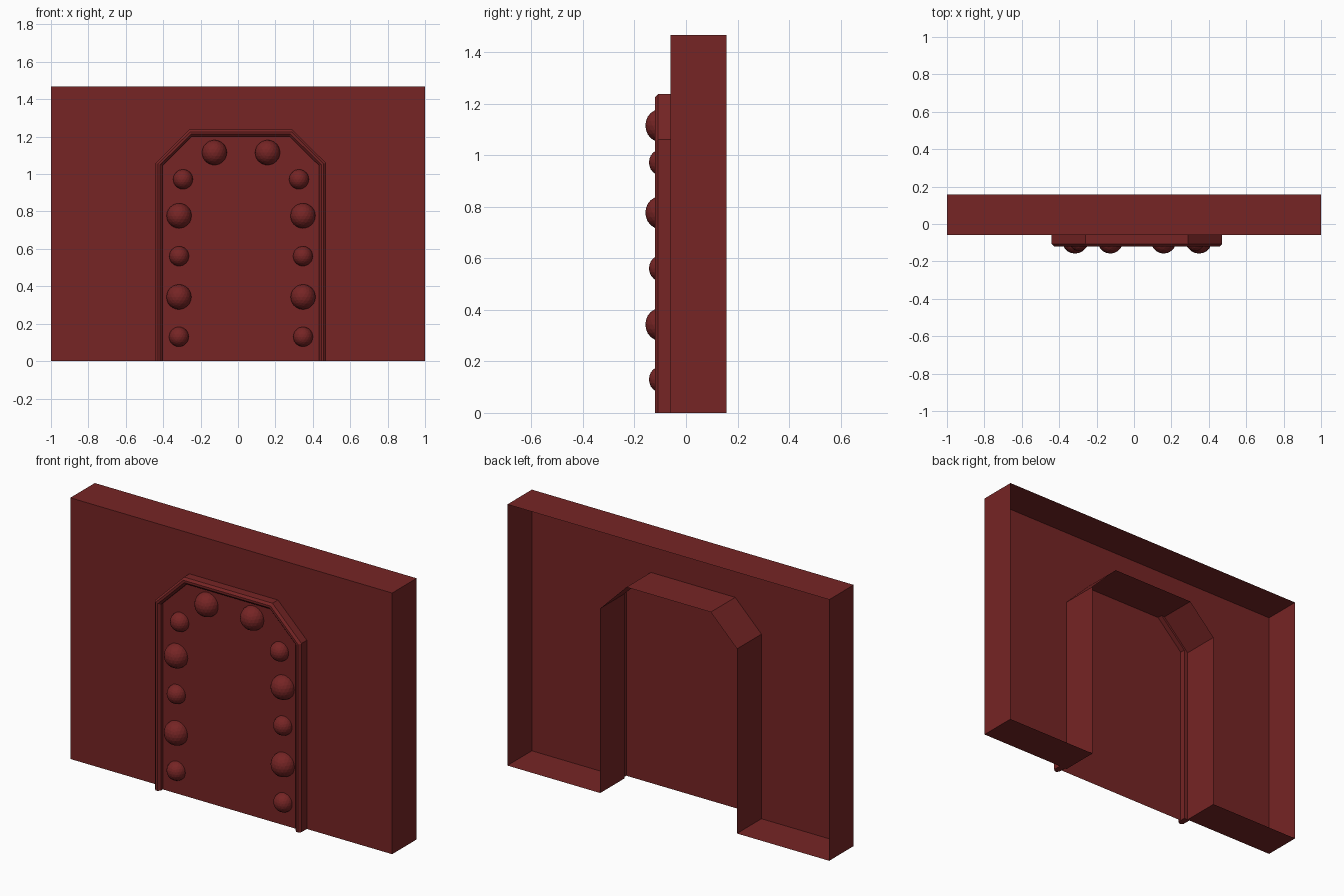
import bpy, bmesh

if "Cube" in bpy.data.objects:
    bpy.data.objects.remove(bpy.data.objects["Cube"])

red = bpy.data.materials.new("dark_red")
red.diffuse_color = (0.18, 0.018, 0.018, 1)
red.use_nodes = True
red.node_tree.nodes["Principled BSDF"].inputs["Base Color"].default_value = red.diffuse_color

CX = 0.015                                   # door centre line
FRONT, BACK, PANEL = -0.06, 0.157, -0.09     # depths along y


def finish(name, bm, recalc=False):
    if recalc:
        bmesh.ops.recalc_face_normals(bm, faces=bm.faces)
    mesh = bpy.data.meshes.new(name)
    bm.to_mesh(mesh)
    bm.free()
    mesh.materials.append(red)
    obj = bpy.data.objects.new(name, mesh)
    bpy.context.collection.objects.link(obj)
    return obj


def arch(cx, half, shoulder, top_half, top, inset=0.0):
    """Door outline with clipped corners, left foot to right foot."""
    k = 0.414 * inset
    h, s, t, z = half - inset, shoulder - k, top_half - k, top - inset
    return [(cx - h, 0), (cx - h, s), (cx - t, z),
            (cx + t, z), (cx + h, s), (cx + h, 0)]


def frame_arch(inset):
    return arch(CX, 0.455, 1.06, 0.275, 1.238, inset)


# Wall: front face with a doorway, returns on every edge, open at the back
opening = arch(-0.002, 0.425, 1.037, 0.262, 1.2)
outline = [(-1, 0)] + opening + [(1, 0), (1, 1.467), (-1, 1.467)]
bm = bmesh.new()
front = [bm.verts.new((x, FRONT, z)) for x, z in outline]
back = [bm.verts.new((x, BACK, z)) for x, z in outline]
bm.faces.new(front)
for i in range(len(front)):
    j = (i + 1) % len(front)
    bm.faces.new((front[j], front[i], back[i], back[j]))
finish("wall", bm)

# Door frame: chamfered section swept round the arch
section = [(0, FRONT), (0, -0.108), (0.012, -0.12),
           (0.024, -0.12), (0.036, -0.108), (0.036, FRONT)]
bm = bmesh.new()
rings = [[bm.verts.new((x, y, z)) for x, z in frame_arch(d)] for d, y in section]
for a, b in zip(rings, rings[1:] + rings[:1]):
    for i in range(len(a) - 1):
        bm.faces.new((a[i], a[i + 1], b[i + 1], b[i]))
for end in (0, -1):
    bm.faces.new([r[end] for r in rings])
finish("door_frame", bm, True)

# Door panel
bm = bmesh.new()
bm.faces.new([bm.verts.new((x, PANEL, z)) for x, z in reversed(frame_arch(0.036))])
finish("door_panel", bm)

# Dome studs: mirrored about the door centre (offset, height, radius)
studs = [(0.142, 1.115, 0.067), (0.310, 0.972, 0.053), (0.331, 0.777, 0.067),
         (0.331, 0.561, 0.053), (0.332, 0.343, 0.067), (0.332, 0.130, 0.053)]
for dx, z, r in studs:
    for side in (-1, 1):
        bm = bmesh.new()
        bmesh.ops.create_icosphere(bm, subdivisions=3, radius=r)
        bmesh.ops.bisect_plane(bm, geom=bm.verts[:] + bm.edges[:] + bm.faces[:],
                               plane_co=(0, 0, 0), plane_no=(0, 1, 0), clear_outer=True)
        obj = finish("stud", bm)
        obj.location = (CX + 0.001 + side * dx, PANEL - 0.001, z)
